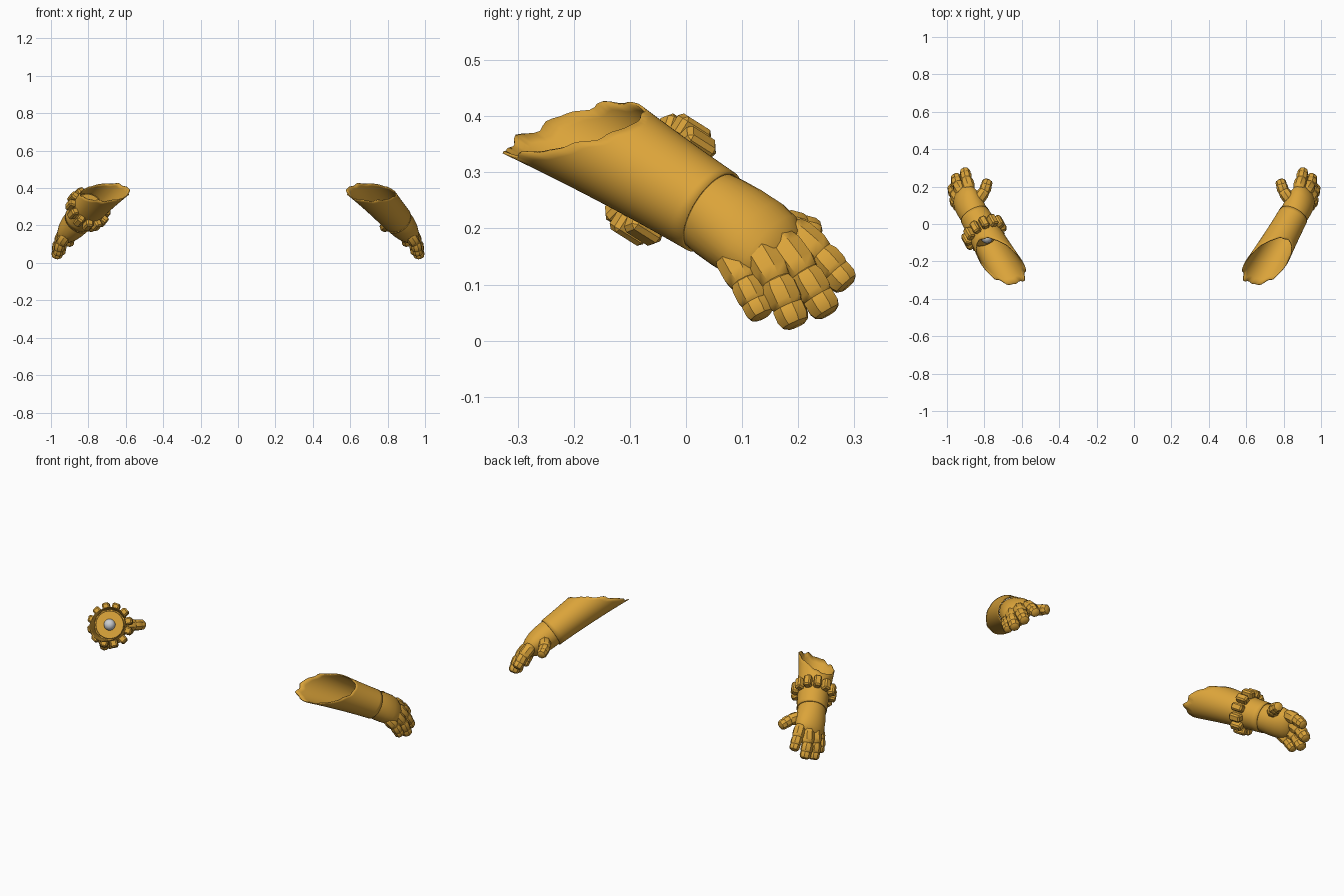
import bpy, bmesh, math
from mathutils import Vector, Matrix

if "Cube" in bpy.data.objects:
    bpy.data.objects.remove(bpy.data.objects["Cube"])

def material(name, rgb):
    m = bpy.data.materials.new(name)
    m.diffuse_color = (*rgb, 1)
    m.use_nodes = True
    m.node_tree.nodes["Principled BSDF"].inputs["Base Color"].default_value = m.diffuse_color
    return m

GOLD = material("gold", (0.71, 0.37, 0.042))
GREY = material("pale grey", (0.6, 0.62, 0.64))

# Forearm frame: C is the wrist end of the cuff, D points to the fingers
C = Vector((0.852, 0.045, 0.23))
D = Vector((0.422, 0.767, -0.483)).normalized()
U = Vector((-0.64, -0.13, -0.755))          # towards the long tip of the cuff
U = (U - D * U.dot(D)).normalized()
V = D.cross(U)
W = Vector((-0.51, 0.65, 0.57))             # across the knuckles
W = (W - D * W.dot(D)).normalized()
T = D.cross(W)

def finish(name, bm, side, mat=GOLD, angle=35):
    if side < 0:
        bm.transform(Matrix.Diagonal((-1, 1, 1, 1)))
    bmesh.ops.recalc_face_normals(bm, faces=bm.faces)
    me = bpy.data.meshes.new(name)
    bm.to_mesh(me)
    bm.free()
    me.materials.append(mat)
    ob = bpy.data.objects.new(name + ("_right" if side > 0 else "_left"), me)
    bpy.context.collection.objects.link(ob)
    bpy.ops.object.select_all(action='DESELECT')
    ob.select_set(True)
    bpy.context.view_layer.objects.active = ob
    bpy.ops.object.shade_smooth_by_angle(angle=math.radians(angle))
    return ob

def loft(bm, rings, cap_start=False, cap_end=False):
    rows = [[bm.verts.new(p) for p in r] for r in rings]
    n = len(rows[0])
    for a, b in zip(rows, rows[1:]):
        for i in range(n):
            j = (i + 1) % n
            bm.faces.new((a[i], a[j], b[j], b[i]))
    if cap_start:
        bm.faces.new(rows[0])
    if cap_end:
        bm.faces.new(rows[-1])

def oval(center, a, b, ra, rb, n):
    angles = [2 * math.pi * i / n for i in range(n)]
    return [center + a * (ra * math.cos(t)) + b * (rb * math.sin(t)) for t in angles]

def radius(s):
    return 0.081 + 0.035 * s + 0.09 * s * s

def cuff(side):
    # Flaring tube, cut obliquely with a ragged rear edge
    n, steps = 64, 12
    def edge(t):
        jag = 0.007 * math.sin(9 * t + 1) + 0.005 * math.sin(14 * t)
        return 0.19 + 0.122 * (1 + math.cos(t)) + jag * (0.3 + 0.7 * math.cos(t / 2) ** 2)
    rings = []
    for k in range(steps + 1):
        ring = []
        for i in range(n):
            t = 2 * math.pi * i / n
            s = edge(t) * k / steps
            r = radius(s)
            ring.append(C - D * s + U * (r * math.cos(t)) + V * (r * math.sin(t)))
        rings.append(ring)
    bm = bmesh.new()
    loft(bm, rings)
    ob = finish("cuff", bm, side)
    mod = ob.modifiers.new("wall", 'SOLIDIFY')
    mod.thickness = 0.005
    mod.offset = -1

def palm(side):
    # (distance behind the cuff end, half width, half thickness)
    profile = [(0.04, 0.068, 0.068), (0.01, 0.074, 0.074), (-0.02, 0.079, 0.075),
               (-0.06, 0.083, 0.073), (-0.10, 0.085, 0.066), (-0.135, 0.080, 0.054),
               (-0.160, 0.062, 0.038), (-0.170, 0.035, 0.02)]
    bm = bmesh.new()
    loft(bm, [oval(C - D * s, W, T, a, b, 32) for s, a, b in profile], cap_end=True)
    finish("palm", bm, side, angle=50)

def segment(bm, a, b, r):
    # Armoured finger plate: an eight-sided barrel running past both joints
    axis = (b - a).normalized()
    p = (T - axis * T.dot(axis)).normalized()
    q = axis.cross(p)
    start, end = a - axis * r * 0.55, b + axis * r * 0.6
    prof = [(0, 0.5), (0.10, 0.84), (0.3, 1.0), (0.68, 1.0), (0.88, 0.85), (1, 0.5)]
    loft(bm, [oval(start.lerp(end, f), p, q, r * k, r * k, 8) for f, k in prof], True, True)

FINGERS = {
    "little_finger": (0.029, (0.920, 0.080, 0.148), (0.952, 0.108, 0.098), (0.962, 0.130, 0.055)),
    "ring_finger": (0.033, (0.930, 0.128, 0.160), (0.960, 0.165, 0.098), (0.968, 0.190, 0.042)),
    "middle_finger": (0.033, (0.918, 0.172, 0.170), (0.944, 0.215, 0.112), (0.950, 0.245, 0.062)),
    "index_finger": (0.031, (0.882, 0.195, 0.190), (0.897, 0.245, 0.147), (0.903, 0.278, 0.110)),
    "thumb": (0.031, (0.828, 0.135, 0.215), (0.797, 0.180, 0.203), (0.785, 0.222, 0.192)),
}

def fingers(side):
    for name, (r, *pts) in FINGERS.items():
        a, b, c = map(Vector, pts)
        bm = bmesh.new()
        segment(bm, a, a.lerp(b, 0.75), r * 1.08)
        segment(bm, b, b.lerp(c, 0.5), r)
        segment(bm, b.lerp(c, 0.72), c, r * 0.92)
        finish(name, bm, side)

def lug_ring(side):
    # Twelve bevelled lugs around the forearm
    for i in range(12):
        t = 2 * math.pi * (i + 0.5) / 12
        out = U * math.cos(t) + V * math.sin(t)
        tan = D.cross(out)
        pos = C - D * 0.118 + out * 0.101
        m = Matrix((out, tan, D)).transposed().to_4x4()
        bm = bmesh.new()
        bmesh.ops.create_cube(bm, size=1)
        bm.transform(Matrix.Diagonal((0.042, 0.040, 0.066, 1)))
        bmesh.ops.bevel(bm, geom=bm.edges[:], offset=0.008, segments=1, affect='EDGES')
        bm.transform(Matrix.Translation(pos) @ m)
        finish("lug_%d" % (i + 1), bm, side)

def socket(side):
    # Closed plate with a raised disc inside the forearm, and a ball at its centre
    bm = bmesh.new()
    prof = [(0.10, 0.083), (0.142, 0.084), (0.142, 0.076), (0.152, 0.074), (0.152, 0.03)]
    loft(bm, [oval(C - D * s, U, V, r, r, 40) for s, r in prof], True, True)
    finish("socket_plate", bm, side)
    bm = bmesh.new()
    bmesh.ops.create_uvsphere(bm, u_segments=20, v_segments=12, radius=0.031,
                              matrix=Matrix.Translation(C - D * 0.154))
    finish("socket_ball", bm, side, GREY, 60)

for side in (1, -1):
    cuff(side)
    palm(side)
    fingers(side)
lug_ring(-1)
socket(-1)
